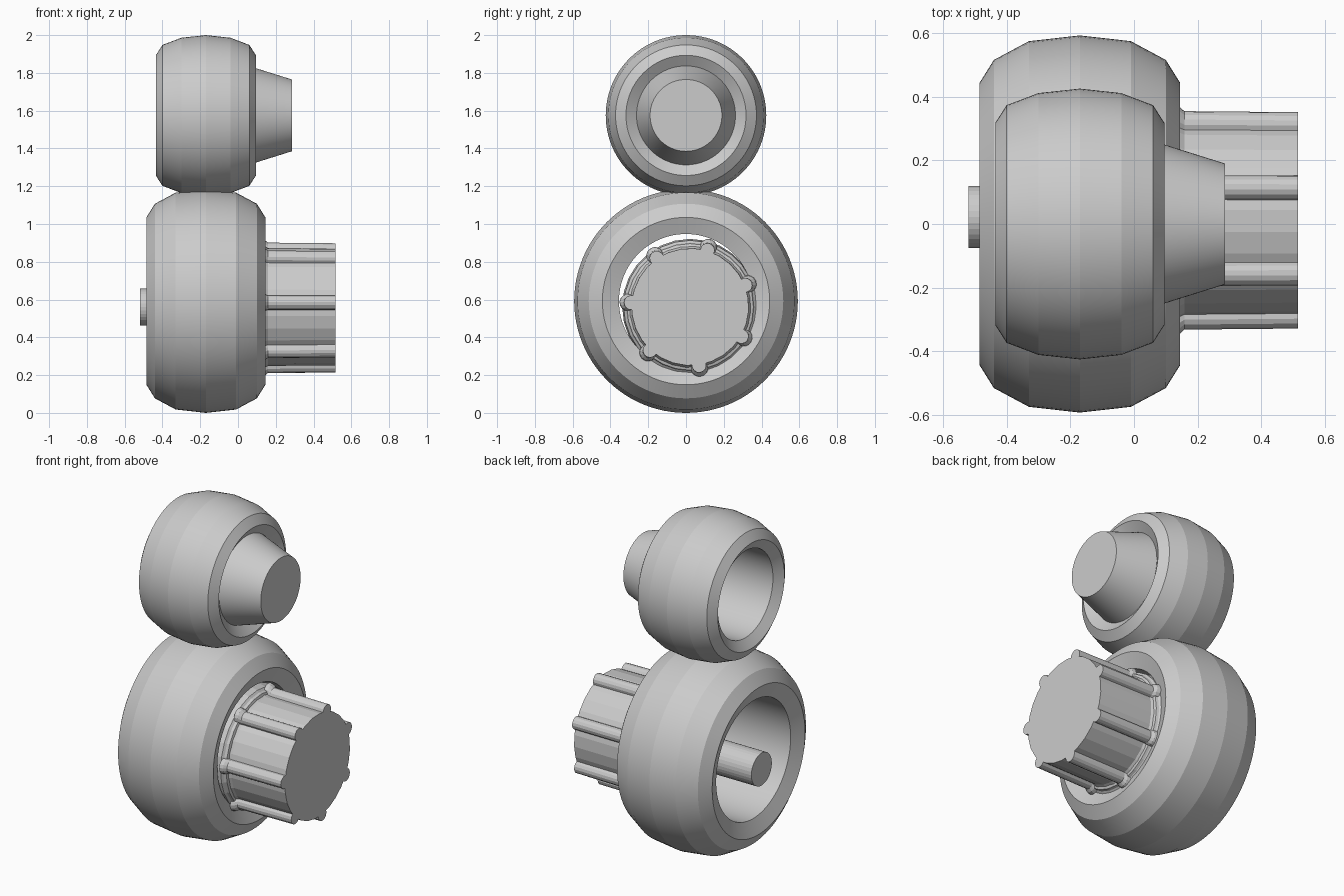
import bpy, bmesh
from math import sin, cos, pi, radians

if "Cube" in bpy.data.objects:
    bpy.data.objects.remove(bpy.data.objects["Cube"])


def finish(name, bm):
    bmesh.ops.remove_doubles(bm, verts=bm.verts, dist=1e-5)
    bmesh.ops.recalc_face_normals(bm, faces=bm.faces)
    mesh = bpy.data.meshes.new(name)
    bm.to_mesh(mesh)
    bm.free()
    obj = bpy.data.objects.new(name, mesh)
    bpy.context.collection.objects.link(obj)
    return obj


def loft(name, rings, caps=True):
    """Skin a list of closed rings; without caps the last joins the first."""
    bm = bmesh.new()
    loops = [[bm.verts.new(p) for p in ring] for ring in rings]
    n = len(loops[0])
    pairs = list(zip(loops, loops[1:]))
    if caps:
        bm.faces.new(loops[0])
        bm.faces.new(loops[-1])
    else:
        pairs.append((loops[-1], loops[0]))
    for a, b in pairs:
        for i in range(n):
            j = (i + 1) % n
            bm.faces.new((a[i], a[j], b[j], b[i]))
    return finish(name, bm)


def lathe(name, profile, y, z, sides=96, caps=True):
    """Revolve (x, radius) points about an axis parallel to x."""
    rings = [[(x, y + r * cos(2 * pi * i / sides), z + r * sin(2 * pi * i / sides))
              for i in range(sides)] for x, r in profile]
    return loft(name, rings, caps)


MID = -0.17


def tyre(name, z, half, bore, lip):
    """Symmetric barrel tyre; half is the right half of the tread outline."""
    right = half + [(half[-1][0] - lip, bore)]
    left = [(2 * MID - x, r) for x, r in reversed(right)]
    crown = [p for p in right if p[0] > MID + 1e-4]
    return lathe(name, left + crown, 0, z, caps=False)


# Tyres
LOW_Z, TOP_Z = 0.592, 1.575
tyre("lower_tyre", LOW_Z,
     [(MID, 0.592), (-0.01, 0.574), (0.10, 0.515), (0.145, 0.443)], 0.355, 0.035)
tyre("upper_tyre", TOP_Z,
     [(MID, 0.425), (-0.04, 0.411), (0.06, 0.373), (0.095, 0.318)], 0.262, 0.038)

# Tapered upper hub plugging the bore
lathe("upper_hub", [(0.03, 0.27), (0.285, 0.19)], 0, TOP_Z)

# Ribbed lower hub, slightly off the tyre's axis
GY, GZ, RIBS = 0.022, 0.561, 7
RIB_AT, RIB_R, BODY_R = 0.313, 0.038, 0.31


def rib_outline(x, scale, rib_r):
    pts = []
    for k in range(RIBS):
        a = radians(73) + 2 * pi * k / RIBS
        cy, cz = RIB_AT * cos(a), RIB_AT * sin(a)
        for i in range(9):
            t = a + radians(-100 + 25 * i)
            pts.append((cy + rib_r * cos(t), cz + rib_r * sin(t)))
        for f in (0.25, 0.5, 0.75):
            t = a + 2 * pi / RIBS * f
            pts.append((BODY_R * cos(t), BODY_R * sin(t)))
    return [(x, GY + scale * p, GZ + scale * q) for p, q in pts]


loft("ribbed_hub", [rib_outline(0.12, 1.05, RIB_R + 0.006), rib_outline(0.142, 1.04, RIB_R + 0.004),
                    rib_outline(0.158, 1.01, RIB_R), rib_outline(0.515, 1.0, RIB_R)])

# Stepped collar behind the ribs
lathe("hub_collar", [(0.06, 0.36), (0.115, 0.352), (0.125, 0.34), (0.14, 0.335), (0.145, 0.32)],
      GY, GZ, 28)

# Axle stub at the back
lathe("axle", [(-0.52, 0.098), (0.08, 0.098)], GY, GZ, 32)

for obj in bpy.data.objects:
    bpy.ops.object.select_all(action='DESELECT')
    obj.select_set(True)
    bpy.context.view_layer.objects.active = obj
    bpy.ops.object.shade_smooth_by_angle(angle=radians(8))
